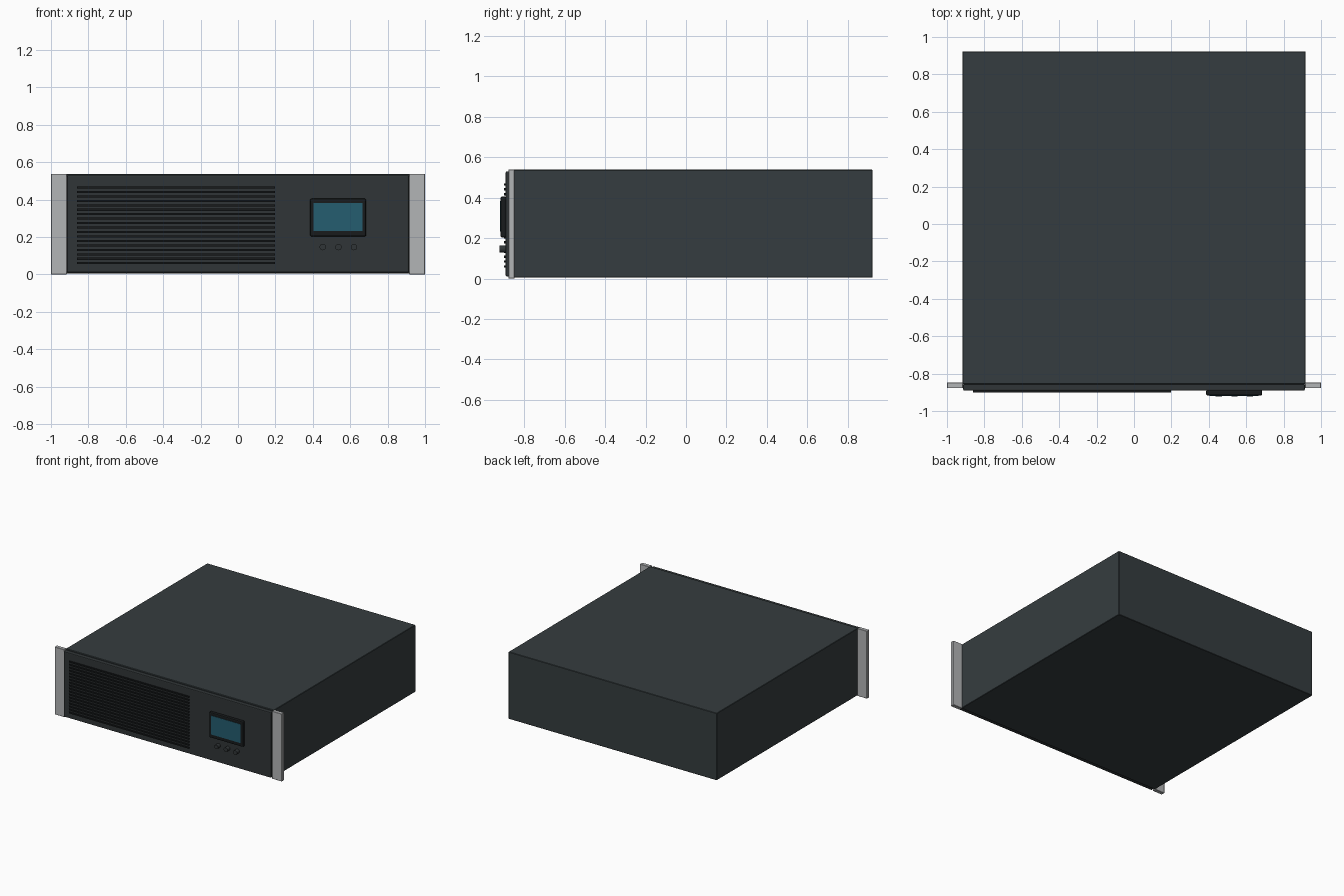
import bpy, bmesh
from mathutils import Matrix

if "Cube" in bpy.data.objects:
    bpy.data.objects.remove(bpy.data.objects["Cube"])


def material(name, rgb):
    m = bpy.data.materials.new(name)
    m.diffuse_color = (*rgb, 1)
    m.use_nodes = True
    m.node_tree.nodes["Principled BSDF"].inputs["Base Color"].default_value = m.diffuse_color
    return m


CASE = material("case_paint", (0.036, 0.046, 0.050))
PANEL = material("panel_paint", (0.030, 0.036, 0.038))
BLACK = material("black_plastic", (0.009, 0.011, 0.012))
METAL = material("ear_metal", (0.45, 0.46, 0.47))
GLASS = material("screen_glass", (0.018, 0.11, 0.16))


def finish(name, bm, mat, bevel=0, segments=1):
    me = bpy.data.meshes.new(name)
    bm.to_mesh(me)
    bm.free()
    ob = bpy.data.objects.new(name, me)
    bpy.context.collection.objects.link(ob)
    me.materials.append(mat)
    if bevel:
        b = ob.modifiers.new("edge_bevel", 'BEVEL')
        b.width, b.segments = bevel, segments
    return ob


def box(name, x, y, z, mat, bevel=0, segments=1):
    """Box from (min, max) ranges on each axis."""
    bm = bmesh.new()
    bmesh.ops.create_cube(bm, size=1)
    for v in bm.verts:
        v.co = [r[0] + (c + 0.5) * (r[1] - r[0]) for c, r in zip(v.co, (x, y, z))]
    return finish(name, bm, mat, bevel, segments)


# Main case and front panel
box("case", (-0.917, 0.917), (-0.857, 0.923), (0.004, 0.538), CASE, 0.003)
box("front_panel", (-0.913, 0.913), (-0.891, -0.855), (0.01, 0.53), PANEL, 0.006, 2)

# Rack mounting ears
for side, s in (("left", -1), ("right", 1)):
    box(f"rack_ear_{side}", sorted((s * 0.915, s * 1.0)), (-0.878, -0.848),
        (0.0, 0.538), METAL, 0.002)

# Ventilation slats
for i in range(18):
    z = 0.06 + i * 0.0238
    box(f"vent_slat_{i + 1}", (-0.86, 0.197), (-0.9, -0.888),
        (z - 0.0055, z + 0.0055), BLACK)

# Display surround and screen
box("display_frame", (0.385, 0.685), (-0.917, -0.888), (0.203, 0.405), BLACK, 0.008, 2)
box("display_screen", (0.405, 0.665), (-0.919, -0.91), (0.232, 0.382), GLASS)

# Push buttons below the display
for i, x in enumerate((0.453, 0.537, 0.620)):
    bm = bmesh.new()
    bmesh.ops.create_cone(bm, cap_ends=True, segments=24, radius1=0.017,
                          radius2=0.017, depth=0.035)
    bmesh.ops.transform(bm, verts=bm.verts, matrix=Matrix.Translation(
        (x, -0.9055, 0.146)) @ Matrix.Rotation(1.5707963, 4, 'X'))
    ob = finish(f"push_button_{i + 1}", bm, PANEL)
    bpy.ops.object.select_all(action='DESELECT')
    ob.select_set(True)
    bpy.context.view_layer.objects.active = ob
    bpy.ops.object.shade_smooth_by_angle()
